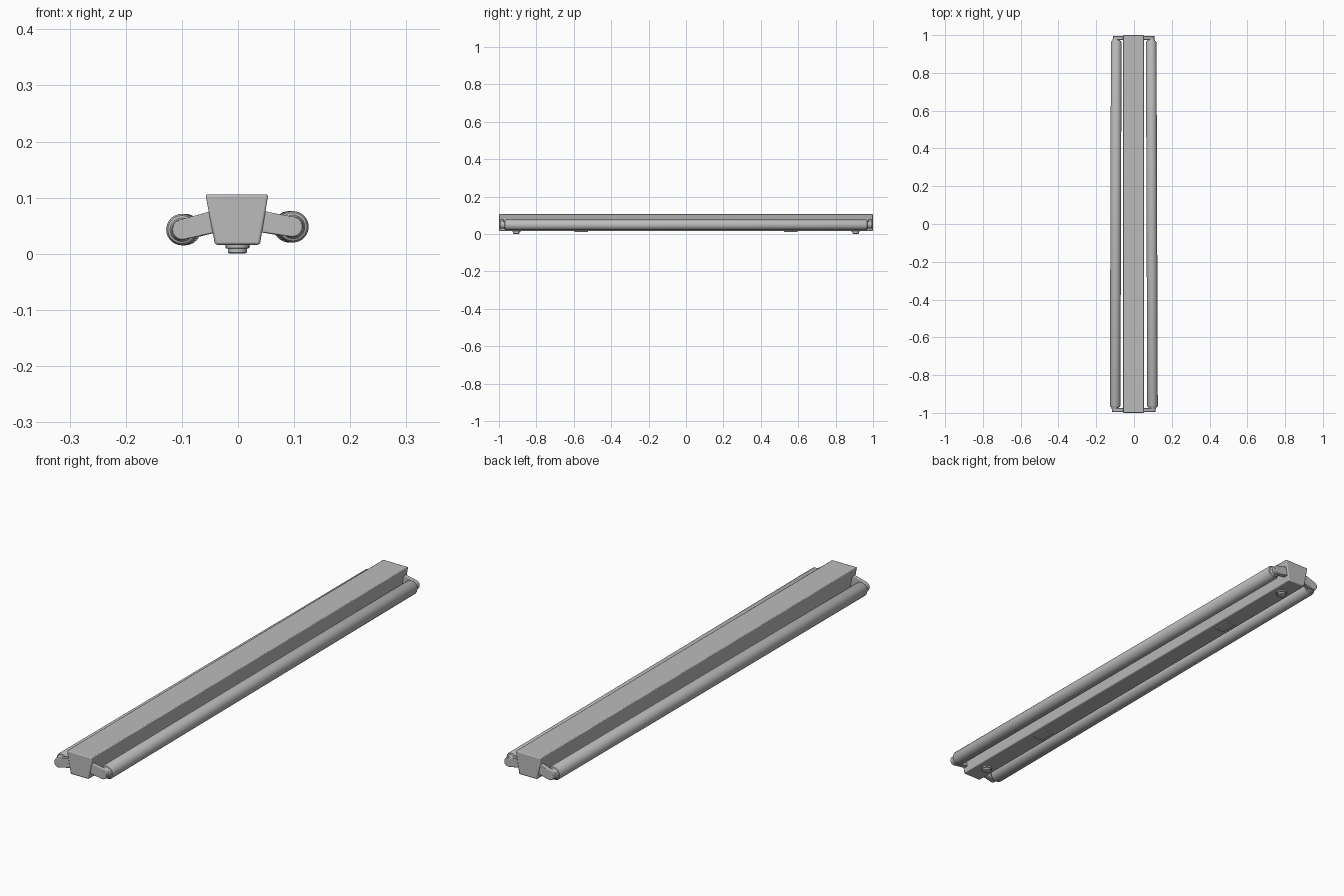
import bpy, bmesh
from math import cos, sin, pi, radians
from mathutils import Vector

cube = bpy.data.objects.get("Cube")
if cube:
    bpy.data.objects.remove(cube, do_unlink=True)

grey = bpy.data.materials.new("light_grey")
grey.use_nodes = True
grey.diffuse_color = (0.5, 0.5, 0.5, 1)
grey.node_tree.nodes["Principled BSDF"].inputs["Base Color"].default_value = (0.5, 0.5, 0.5, 1)


def finish(name, bm, bevel=0):
    bmesh.ops.recalc_face_normals(bm, faces=bm.faces)
    mesh = bpy.data.meshes.new(name)
    bm.to_mesh(mesh)
    bm.free()
    mesh.materials.append(grey)
    obj = bpy.data.objects.new(name, mesh)
    bpy.context.collection.objects.link(obj)
    bpy.ops.object.select_all(action='DESELECT')
    obj.select_set(True)
    bpy.context.view_layer.objects.active = obj
    if bevel:
        mod = obj.modifiers.new("Bevel", 'BEVEL')
        mod.width = bevel
        mod.segments = 2
        mod.limit_method = 'ANGLE'
        mod.angle_limit = radians(50)
    bpy.ops.object.shade_smooth_by_angle(angle=radians(35))
    return obj


def extrude_profile(name, points, y0, y1, bevel=0):
    """Prism along y from an x-z outline."""
    bm = bmesh.new()
    face = bm.faces.new([bm.verts.new((x, y0, z)) for x, z in points])
    new = bmesh.ops.extrude_face_region(bm, geom=[face])["geom"]
    moved = [v for v in new if isinstance(v, bmesh.types.BMVert)]
    bmesh.ops.translate(bm, verts=moved, vec=(0, y1 - y0, 0))
    return finish(name, bm, bevel)


def lathe(name, start, end, profile, sides=32):
    """Rings of (distance, radius) along the line from start to end."""
    start, end = Vector(start), Vector(end)
    turn = (end - start).to_track_quat('Z', 'Y')
    bm = bmesh.new()
    rings = []
    for d, r in profile:
        rings.append([bm.verts.new(start + turn @ Vector(
            (r * cos(2 * pi * i / sides), r * sin(2 * pi * i / sides), d)))
            for i in range(sides)])
    for a, b in zip(rings, rings[1:]):
        for i in range(sides):
            j = (i + 1) % sides
            bm.faces.new((a[i], a[j], b[j], b[i]))
    bm.faces.new(rings[0])
    bm.faces.new(rings[-1])
    return finish(name, bm)


# Tapered housing
extrude_profile("housing", [(-0.058, 0.106), (-0.041, 0.016),
                            (0.039, 0.016), (0.054, 0.106)], -1, 1, 0.004)

# Slightly skewed tubes with stepped metal ends
tubes = {"left": ((0.098, 0.048), (0.091, 0.048)),
         "right": ((-0.1, 0.043), (-0.094, 0.043))}
HALF = 0.98
ends = [(0, 0.018), (0.01, 0.021), (0.012, 0.025), (0.018, 0.028)]
for side, (front, back) in tubes.items():
    profile = ends + [(2 * HALF - d, r) for d, r in reversed(ends)]
    lathe(side + "_tube", (front[0], -HALF, front[1]),
          (back[0], HALF, back[1]), profile)

    # Drooping round-ended brackets at both ends
    for place, (cx, cz), y in (("front", front, -0.985), ("back", back, 0.985)):
        s = 1 if cx > 0 else -1
        cx -= s * 0.001
        outline = [(s * 0.03, 0.04), (s * 0.03, 0.083), (s * 0.055, 0.074)]
        for i in range(13):
            a = radians(75 - i * 15)
            outline.append((cx + s * 0.018 * cos(a), cz + 0.018 * sin(a)))
        extrude_profile(f"{place}_{side}_bracket", outline, y - 0.01, y + 0.01, 0.002)

# Round mounting knobs and flat plates underneath
for place, s in (("front", -1), ("back", 1)):
    y = s * 0.907
    lathe(place + "_knob", (-0.001, y, 0), (-0.001, y, 0.02),
          [(0, 0.013), (0.002, 0.017), (0.009, 0.017), (0.01, 0.021), (0.02, 0.021)], 24)
    y = s * 0.56
    extrude_profile(place + "_plate", [(-0.022, 0.011), (0.021, 0.011),
                                       (0.021, 0.018), (-0.022, 0.018)],
                    y - 0.035, y + 0.035)
